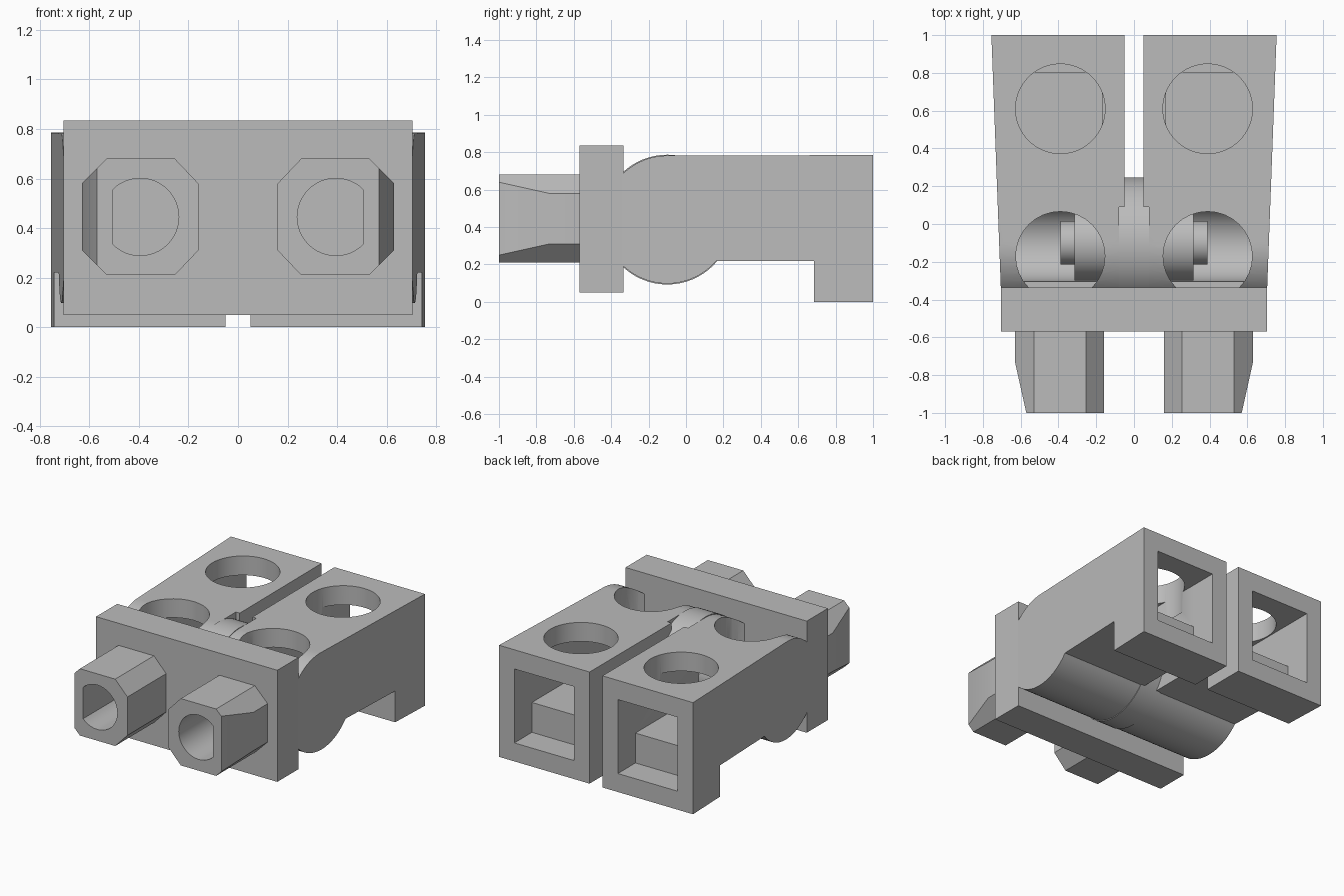
import bpy, bmesh, math
from mathutils import Vector

cube = bpy.data.objects.get("Cube")
if cube:
    bpy.data.objects.remove(cube, do_unlink=True)

grey = bpy.data.materials.new("plain grey")
grey.use_nodes = True
tone = (0.5, 0.5, 0.5, 1)
grey.diffuse_color = tone
for node in grey.node_tree.nodes:
    if node.type == 'BSDF_PRINCIPLED':
        node.inputs["Base Color"].default_value = tone

AXIS_Y, AXIS_Z = -0.1, 0.44      # hinge axis
BARREL = 0.342


def arc(cx, cy, r, start=0, end=360, n=64):
    """Points on an arc; a full circle leaves out the repeated end."""
    count = n if end - start == 360 else n + 1
    angles = [math.radians(start + (end - start) * i / n) for i in range(count)]
    return [(cx + r * math.cos(a), cy + r * math.sin(a)) for a in angles]


def prism(name, pts, axis, lo, hi):
    """Extrude a closed 2D profile along an axis."""
    place = {'x': lambda p, t: (t, p[0], p[1]),
             'y': lambda p, t: (p[0], t, p[1]),
             'z': lambda p, t: (p[0], p[1], t)}[axis]
    bm = bmesh.new()
    rings = [[bm.verts.new(place(p, t)) for p in pts] for t in (lo, hi)]
    bm.faces.new(rings[0])
    bm.faces.new(rings[1])
    n = len(pts)
    for i in range(n):
        j = (i + 1) % n
        bm.faces.new((rings[0][i], rings[0][j], rings[1][j], rings[1][i]))
    bmesh.ops.recalc_face_normals(bm, faces=bm.faces)
    mesh = bpy.data.meshes.new(name)
    bm.to_mesh(mesh)
    bm.free()
    mesh.materials.append(grey)
    obj = bpy.data.objects.new(name, mesh)
    bpy.context.collection.objects.link(obj)
    return obj


def box(name, x, y, z):
    return prism(name, [(x[0], y[0]), (x[1], y[0]), (x[1], y[1]), (x[0], y[1])], 'z', *z)


def finish(obj, cutters=(), mirror=False):
    """Cut, mirror, bake the modifiers and smooth the curved faces."""
    for cutter in cutters:
        mod = obj.modifiers.new("cut", 'BOOLEAN')
        mod.operation, mod.solver, mod.object = 'DIFFERENCE', 'EXACT', cutter
    if mirror:
        mod = obj.modifiers.new("mirror", 'MIRROR')
        mod.use_mirror_merge = False
    bpy.context.view_layer.update()
    graph = bpy.context.evaluated_depsgraph_get()
    obj.data = bpy.data.meshes.new_from_object(obj.evaluated_get(graph))
    obj.modifiers.clear()
    for cutter in cutters:
        bpy.data.objects.remove(cutter, do_unlink=True)
    bpy.ops.object.select_all(action='DESELECT')
    obj.select_set(True)
    bpy.context.view_layer.objects.active = obj
    bpy.ops.object.shade_smooth_by_angle(angle=math.radians(30))


# Twin body: round hinge end, long block and rear foot
under = -math.degrees(math.acos((AXIS_Z - 0.22) / BARREL))
profile = [(1, 0.785), *arc(AXIS_Y, AXIS_Z, BARREL, 90, 270 - under, 56),
           (0.685, 0.22), (0.685, 0), (1, 0)]
body = prism("body_halves", profile, 'x', 0.05, 0.755)
for v in body.data.vertices:
    if v.co.x > 0.5:                      # side walls taper toward the hinge
        v.co.x = 0.755 - 0.05 * (1 - v.co.y) / 1.34

finish(body, [
    box("rear_window", (0.17, 0.635), (0.805, 1.1), (0.13, 0.65)),
    box("inner_channel", (0.17, 0.635), (AXIS_Y, 0.85), (0.34, 0.65)),
    prism("hinge_cavity", arc(AXIS_Y, AXIS_Z, 0.205), 'x', 0.165, 0.63),
    prism("rear_top_hole", arc(0.39, 0.61, 0.237), 'z', 0.5, 1),
    prism("front_top_hole", arc(0.39, -0.17, 0.236, n=32), 'z', AXIS_Z, 1),
    box("hub_notch", (0, 0.08), (-0.5, 0.09), (AXIS_Z, 1)),
], mirror=True)

# Hinge parts along the common axis
for name, radius, half in (("centre_hub", 0.347, 0.08),
                           ("hinge_sleeve", 0.2, 0.315),
                           ("hinge_pin", 0.115, 0.39)):
    finish(prism(name, arc(AXIS_Y, AXIS_Z, radius), 'x', -half, half))

# Front plate
finish(box("front_plate", (-0.705, 0.705), (-0.57, -0.335), (0.05, 0.835)))

# Chamfered front posts with bevelled outer sides
octagon = [(0.16, 0.31), (0.16, 0.58), (0.255, 0.68), (0.53, 0.68),
           (0.63, 0.58), (0.63, 0.31), (0.53, 0.21), (0.255, 0.21)]
posts = prism("front_posts", octagon, 'y', -1, -0.57)
bm = bmesh.new()
bm.from_mesh(posts.data)
bmesh.ops.bisect_plane(bm, geom=bm.verts[:] + bm.edges[:] + bm.faces[:],
                       plane_co=Vector((0.63, -0.73, 0)),
                       plane_no=Vector((0.27, -0.06, 0)), clear_outer=True)
bmesh.ops.holes_fill(bm, edges=[e for e in bm.edges if e.is_boundary])
bmesh.ops.recalc_face_normals(bm, faces=bm.faces)
bm.to_mesh(posts.data)
bm.free()

# D-shaped bore: a circle flattened on the outer side
bore = [(min(x, 0.505), z) for x, z in arc(0.395, 0.445, 0.156, n=48)]
finish(posts, [prism("post_bore", bore, 'y', -1.1, -0.5)], mirror=True)
